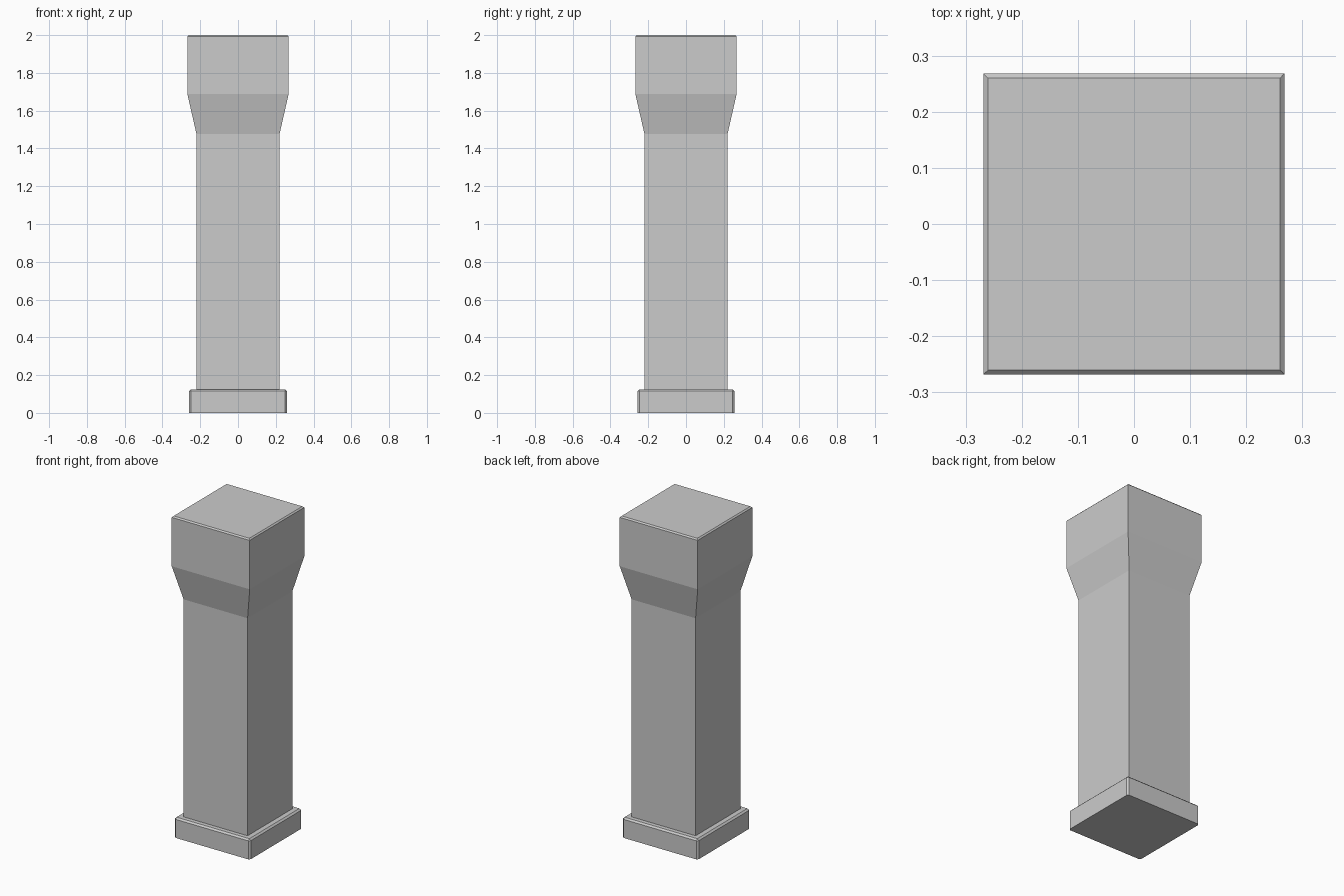
import bpy
import bmesh

cube = bpy.data.objects.get("Cube")
if cube:
    bpy.data.objects.remove(cube, do_unlink=True)

stone = bpy.data.materials.new("grey_stone")
stone.use_nodes = True
colour = (0.6, 0.6, 0.6, 1.0)
stone.diffuse_color = colour
stone.node_tree.nodes["Principled BSDF"].inputs["Base Color"].default_value = colour


def square_column(name, levels):
    """Stack square rings given as (half x, half y, z) and cap both ends."""
    bm = bmesh.new()
    rings = []
    for hx, hy, z in levels:
        corners = ((-hx, -hy), (hx, -hy), (hx, hy), (-hx, hy))
        rings.append([bm.verts.new((x, y, z)) for x, y in corners])
    for low, high in zip(rings, rings[1:]):
        for i in range(4):
            j = (i + 1) % 4
            bm.faces.new((low[i], low[j], high[j], high[i]))
    bm.faces.new(rings[0][::-1])
    bm.faces.new(rings[-1])
    mesh = bpy.data.meshes.new(name)
    mesh.materials.append(stone)
    obj = bpy.data.objects.new(name, mesh)
    bpy.context.collection.objects.link(obj)
    return obj, bm


# Plinth with chamfered upright and top edges
plinth, bm = square_column("plinth", [(0.26, 0.256, 0), (0.26, 0.256, 0.125)])
edges = [e for e in bm.edges if max(v.co.z for v in e.verts) > 0.1]
bmesh.ops.bevel(bm, geom=edges, offset=0.01, segments=1, affect='EDGES')
bm.to_mesh(plinth.data)
bm.free()

# Shaft flaring into a square capital with a fine chamfer around the top
pillar, bm = square_column("shaft_and_capital", [
    (0.22, 0.22, 0.1),
    (0.22, 0.22, 1.477),
    (0.268, 0.268, 1.688),
    (0.268, 0.268, 1.992),
    (0.26, 0.26, 2.0),
])
bm.to_mesh(pillar.data)
bm.free()
